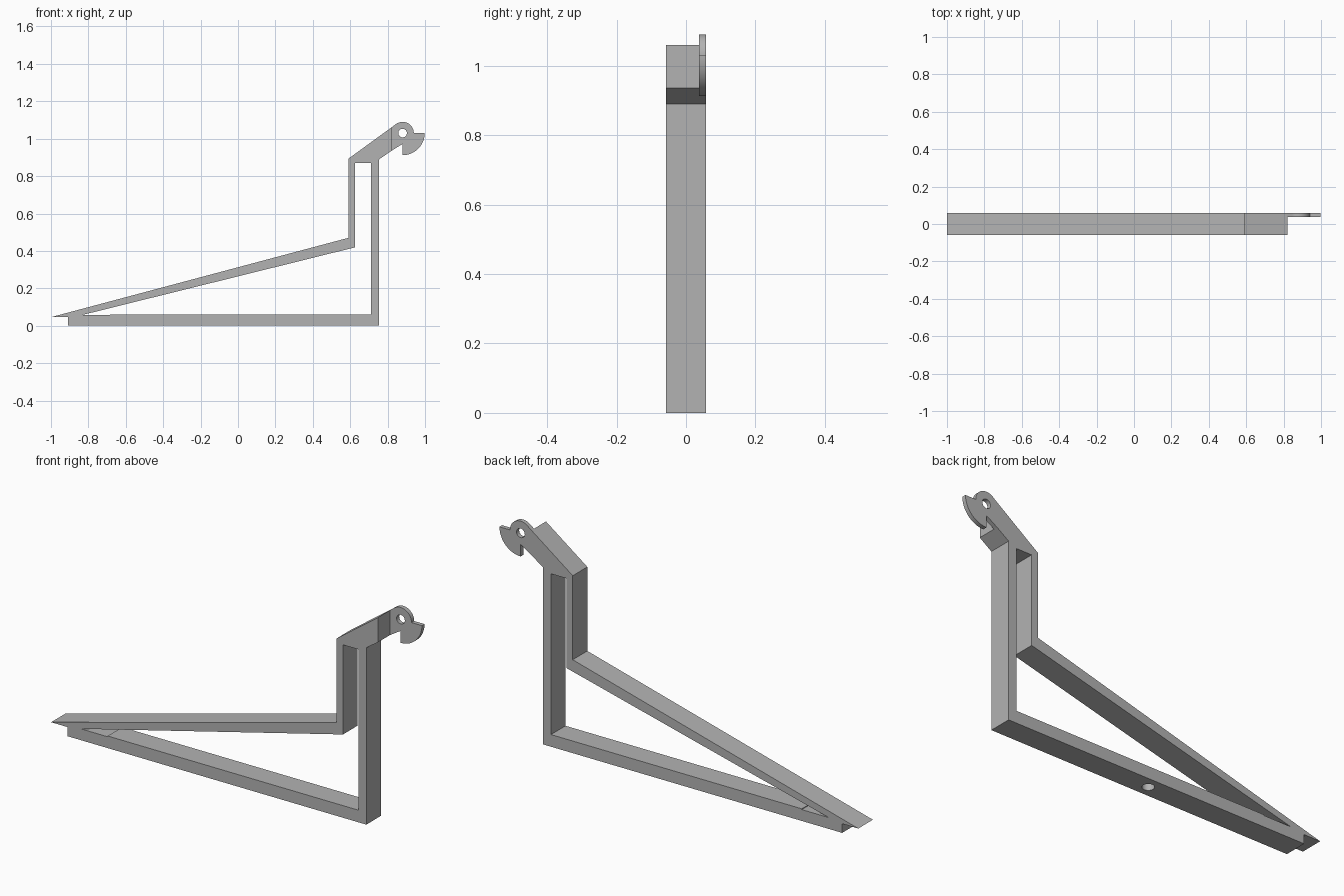
import bpy, bmesh
from math import cos, sin, radians
from mathutils import Matrix

cube = bpy.data.objects.get("Cube")
if cube:
    bpy.data.objects.remove(cube, do_unlink=True)

HALF = 0.058          # half the width of the bracket
PLATE = 0.037         # front of the thin hook plate

grey = bpy.data.materials.new("plain grey")
grey.use_nodes = True
grey.diffuse_color = (0.45, 0.45, 0.45, 1)
grey.node_tree.nodes["Principled BSDF"].inputs["Base Color"].default_value = grey.diffuse_color


def arc(cx, cz, r, start, end, steps):
    """Points along an arc in the xz plane, angles in degrees."""
    angles = [radians(start + (end - start) * i / steps) for i in range(steps + 1)]
    return [(cx + r * cos(a), cz + r * sin(a)) for a in angles]


def prism(name, profile, y0, y1):
    """Extrude an xz profile from y0 to y1."""
    bm = bmesh.new()
    face = bm.faces.new([bm.verts.new((x, y0, z)) for x, z in profile])
    ext = bmesh.ops.extrude_face_region(bm, geom=[face])
    moved = [v for v in ext["geom"] if isinstance(v, bmesh.types.BMVert)]
    bmesh.ops.translate(bm, verts=moved, vec=(0, y1 - y0, 0))
    bmesh.ops.recalc_face_normals(bm, faces=bm.faces)
    mesh = bpy.data.meshes.new(name)
    bm.to_mesh(mesh)
    bm.free()
    mesh.materials.append(grey)
    obj = bpy.data.objects.new(name, mesh)
    bpy.context.collection.objects.link(obj)
    return obj


def cut(obj, cutter):
    """Subtract the cutter and discard it."""
    cutter.hide_render = True
    mod = obj.modifiers.new("cut", "BOOLEAN")
    mod.operation, mod.solver, mod.object = "DIFFERENCE", "EXACT", cutter
    bpy.context.view_layer.objects.active = obj
    bpy.ops.object.modifier_apply(modifier=mod.name)
    bpy.data.objects.remove(cutter, do_unlink=True)


# Frame: base bar, sloping bar, two uprights and the angled arm
frame = prism("frame", [
    (-1, 0.046), (-0.91, 0.046), (-0.91, 0), (0.755, 0), (0.755, 0.89),
    (0.82, 0.935), (0.82, 1.06), (0.59, 0.893), (0.59, 0.47)], -HALF, HALF)

# Opening through the frame
cut(frame, prism("opening_cutter", [
    (-0.835, 0.057), (-0.685, 0.057), (-0.685, 0.061), (0.711, 0.061),
    (0.711, 0.87), (0.625, 0.87), (0.625, 0.419)], -0.2, 0.2))

# Blind screw hole under the base bar
hole = prism("screw_hole_cutter", arc(0, 0, 0.028, 0, 345, 23), -0.04, 0.04)
hole.data.transform(Matrix.Translation((-0.08, 0, 0)) @ Matrix.Rotation(radians(90), 4, "X"))
cut(frame, hole)

# Hook plate: rounded eye with a quarter-round claw
EYE = (0.88, 1.03)
hook = prism("hook_plate", [(0.82, 1.06), (0.82, 0.935), (0.88, 0.972)]
             + arc(*EYE, 0.118, 270, 360, 24)
             + arc(*EYE, 0.06, 0, 126, 28), PLATE, HALF)
cut(hook, prism("eye_cutter", arc(*EYE, 0.023, 0, 345, 23), 0, 0.2))

# Smooth the round surfaces, keep the corners crisp
bpy.ops.object.select_all(action="DESELECT")
for obj in (frame, hook):
    obj.select_set(True)
bpy.context.view_layer.objects.active = frame
bpy.ops.object.shade_smooth_by_angle(angle=radians(30))
